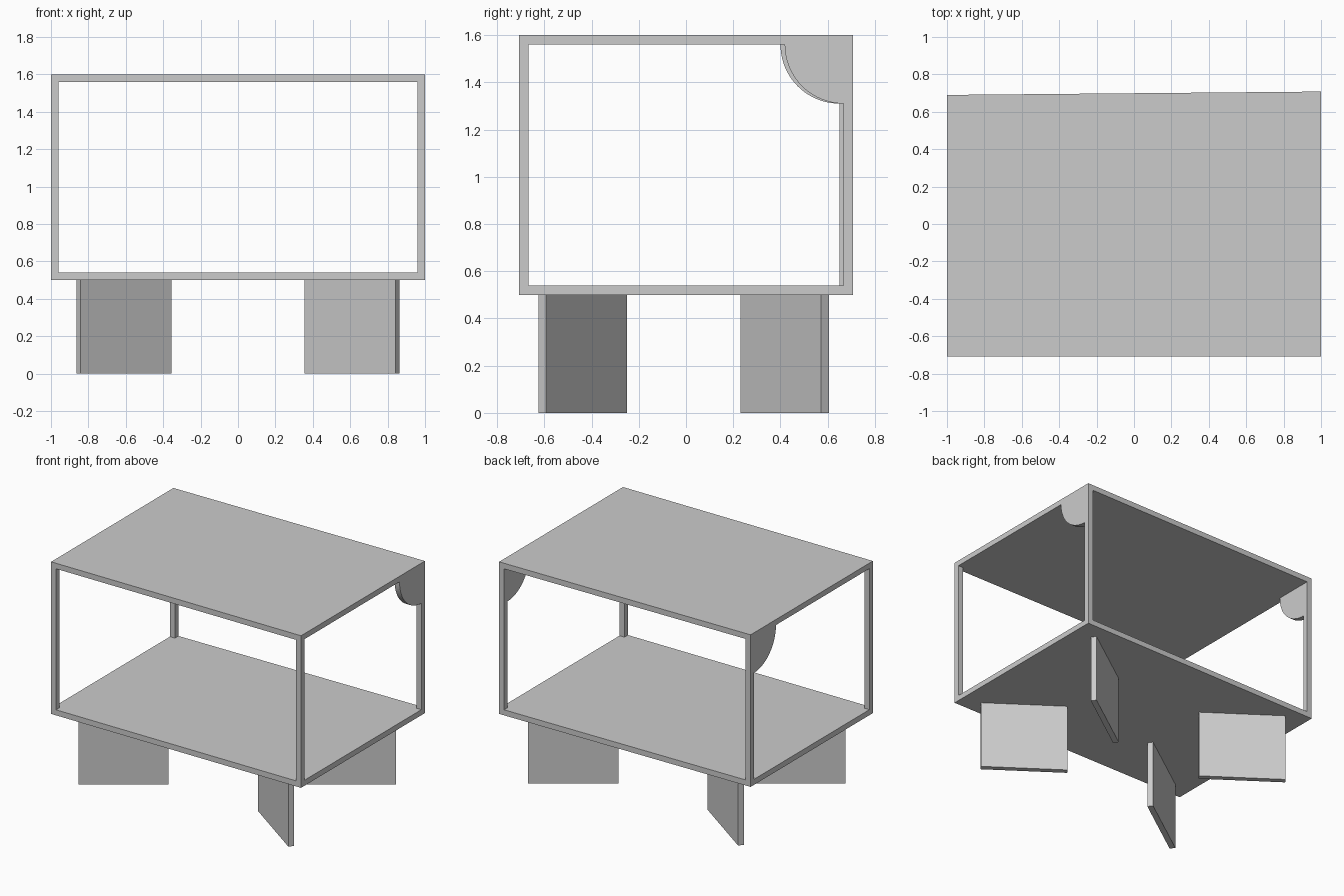
import bpy, bmesh
from math import sin, cos, pi, radians
from mathutils import Vector, Matrix

if "Cube" in bpy.data.objects:
    bpy.data.objects.remove(bpy.data.objects["Cube"])

T = 0.04                      # board thickness
Z0, Z1 = 0.5, 1.6             # cabinet bottom and top
FRONT = -0.708


def back(x):
    """The back edge runs slightly out of square."""
    return 0.699 + 0.009 * x


def prism(name, outline, sweep):
    """Extrude a flat outline of 3D points along a vector."""
    bm = bmesh.new()
    face = bm.faces.new([bm.verts.new(p) for p in outline])
    ext = bmesh.ops.extrude_face_region(bm, geom=[face], use_keep_orig=True)
    moved = [g for g in ext["geom"] if isinstance(g, bmesh.types.BMVert)]
    bmesh.ops.translate(bm, verts=moved, vec=Vector(sweep))
    bmesh.ops.recalc_face_normals(bm, faces=bm.faces)
    me = bpy.data.meshes.new(name)
    bm.to_mesh(me)
    bm.free()
    ob = bpy.data.objects.new(name, me)
    bpy.context.collection.objects.link(ob)
    return ob


# Top and bottom panels
for name, z in (("bottom_panel", Z0), ("top_panel", Z1 - T)):
    prism(name, [(-1, FRONT, z), (1, FRONT, z), (1, back(1), z), (-1, back(-1), z)], (0, 0, T))

for side, s in (("left", -1), ("right", 1)):
    xo, xi = s, s * (1 - T)
    zb, zt = Z0 + T, Z1 - T

    # Corner posts
    prism(f"front_{side}_post", [(xo, FRONT, zb), (xi, FRONT, zb),
          (xi, FRONT + T, zb), (xo, FRONT + T, zb)], (0, 0, zt - zb))
    prism(f"back_{side}_post", [(xo, back(xo), zb), (xi, back(xi), zb),
          (xi, back(xi) - T, zb), (xo, back(xo) - T, zb)], (0, 0, zt - zb))

    # Quarter-disc gusset in the upper back corner
    yc, r, n = back(xo) - T, 0.25, 20
    arc = [(xo, yc - r * cos(i / n * pi / 2), zt - r * sin(i / n * pi / 2)) for i in range(n + 1)]
    prism(f"{side}_gusset", [(xo, yc, zt)] + arc, (xi - xo, 0, 0))

    # Board legs set along the diagonals
    for end, e in (("front", -1), ("back", 1)):
        h, w = 0.593 / 2, T / 2
        turn = Matrix.Rotation(s * e * radians(35.2), 3, 'Z')
        mid = Vector((s * 0.61, e * 0.4275 - 0.01, 0))
        outline = [mid + turn @ Vector(p) for p in ((-h, -w, 0), (h, -w, 0), (h, w, 0), (-h, w, 0))]
        prism(f"{end}_{side}_leg", outline, (0, 0, Z0))
